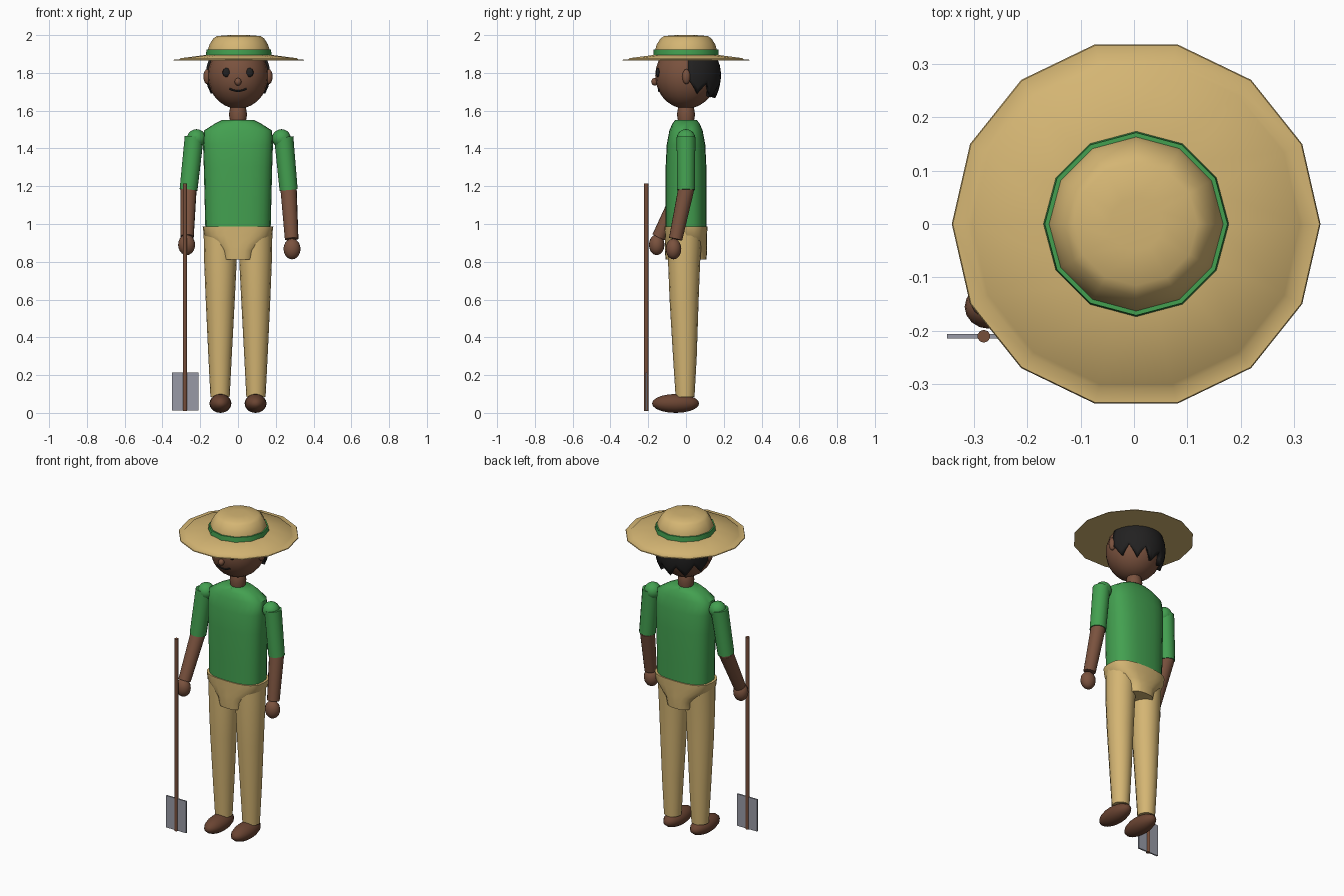
import bpy, bmesh, math
from mathutils import Vector

if "Cube" in bpy.data.objects:
    bpy.data.objects.remove(bpy.data.objects["Cube"])


def material(name, rgb):
    m = bpy.data.materials.new(name)
    lin = [(c / 255 / 12.92) if c < 11 else ((c / 255 + 0.055) / 1.055) ** 2.4 for c in rgb]
    m.diffuse_color = (*lin, 1)
    m.use_nodes = True
    m.node_tree.nodes["Principled BSDF"].inputs["Base Color"].default_value = m.diffuse_color
    return m


GREEN = material("green cloth", (67, 160, 80))
TAN = material("tan straw and cloth", (212, 181, 115))
SKIN = material("brown skin", (122, 82, 62))
BLACK = material("black", (34, 33, 33))
SHOE = material("shoe leather", (106, 68, 50))
WOOD = material("wood handle", (118, 78, 58))
STEEL = material("grey steel", (152, 154, 166))


def finish(name, bm, mat, angle=40):
    bmesh.ops.recalc_face_normals(bm, faces=bm.faces[:])
    me = bpy.data.meshes.new(name)
    bm.to_mesh(me)
    bm.free()
    me.materials.append(mat)
    me.shade_smooth()
    me.set_sharp_from_angle(angle=math.radians(angle))
    ob = bpy.data.objects.new(name, me)
    bpy.context.collection.objects.link(ob)
    return ob


def loft(name, rings, mat, n=16, power=2.0, angle=40):
    """Stack of horizontal superellipse rings (cx, cy, z, rx, ry), capped."""
    bm = bmesh.new()
    loops = []
    for cx, cy, z, rx, ry in rings:
        loop = []
        for i in range(n):
            a = 2 * math.pi * i / n
            c, s = math.cos(a), math.sin(a)
            x = math.copysign(abs(c) ** (2 / power), c)
            y = math.copysign(abs(s) ** (2 / power), s)
            loop.append(bm.verts.new((cx + rx * x, cy + ry * y, z)))
        loops.append(loop)
    for a, b in zip(loops, loops[1:]):
        for i in range(n):
            j = (i + 1) % n
            bm.faces.new((a[i], a[j], b[j], b[i]))
    bm.faces.new(loops[0])
    bm.faces.new(loops[-1])
    return finish(name, bm, mat, angle)


def lathe(name, profile, mat, n, angle=40):
    return loft(name, [(0.004, 0, z, r, r) for r, z in profile], mat, n, angle=angle)


def ball(name, loc, size, mat, u=16, v=10):
    bm = bmesh.new()
    bmesh.ops.create_uvsphere(bm, u_segments=u, v_segments=v, radius=1)
    for w in bm.verts:
        w.co = Vector([w.co[i] * size[i] + loc[i] for i in range(3)])
    return finish(name, bm, mat, 60)


def tube(name, p0, p1, r0, r1, mat, n=14):
    p0, p1 = Vector(p0), Vector(p1)
    bm = bmesh.new()
    bmesh.ops.create_cone(bm, cap_ends=True, segments=n, radius1=r0, radius2=r1,
                          depth=(p1 - p0).length)
    q = (p1 - p0).to_track_quat('Z', 'Y')
    for w in bm.verts:
        w.co = q @ w.co + (p0 + p1) / 2
    return finish(name, bm, mat)


# Straw hat: brim with thin rim, crown and ribbon
lathe("hat_brim", [(0.345, 1.866), (0.343, 1.870), (0.315, 1.870), (0.307, 1.878),
                   (0.15, 1.898)], TAN, 14, 60)
lathe("hat_crown", [(0.168, 1.885), (0.164, 1.92), (0.155, 1.95), (0.135, 1.982),
                    (0.115, 1.995), (0.05, 2.0)], TAN, 12, 60)
lathe("hat_ribbon", [(0.174, 1.888), (0.171, 1.924)], GREEN, 12)

# Head, face and neck
HC, HR = Vector((0, 0, 1.785)), (0.16, 0.163, 0.175)


def face_point(x, z, out=0.0):
    k = 1 - (x / HR[0]) ** 2 - ((z - HC.z) / HR[2]) ** 2
    return Vector((x, -HR[1] * math.sqrt(k) - out, z))


ball("head", HC, HR, SKIN, 20, 14)
ball("nose", face_point(0, 1.753, 0.006), (0.018, 0.018, 0.02), SKIN, 12, 8)
for s, side in ((-1, "right"), (1, "left")):
    ball(side + "_eye", face_point(s * 0.062, 1.802), (0.02, 0.01, 0.024), BLACK, 12, 8)
    ball(side + "_ear", (s * 0.163, 0.002, 1.78), (0.02, 0.022, 0.04), SKIN, 12, 8)
smile = [face_point(x, 1.704 + 6 * x * x) for x in [i * 0.015 - 0.045 for i in range(7)]]
for i, (a, b) in enumerate(zip(smile, smile[1:])):
    tube(f"mouth_{i}", a, b, 0.005, 0.005, BLACK, 6)
loft("neck", [(0, 0, 1.52, 0.04, 0.04), (0, 0, 1.55, 0.043, 0.043), (0, 0, 1.58, 0.048, 0.048),
              (0, 0, 1.61, 0.043, 0.043), (0, 0, 1.64, 0.035, 0.035)], SKIN)

# Hair: shell around the back of the head with a jagged lower edge
bm = bmesh.new()
COLS, ROWS = 20, 7
grid = []
for c in range(COLS + 1):
    a = math.radians(-90 + 180 * c / COLS)
    low = (1.735, 1.70, 1.665, 1.70)[c % 4] + 0.03 * abs(math.sin(a)) ** 4
    col = []
    for r in range(ROWS + 1):
        z = low + (1.91 - low) * r / ROWS
        dz = z - 1.79
        k = math.sqrt(1 - (dz / (0.19 if dz > 0 else 0.22)) ** 2)
        col.append(bm.verts.new((0.17 * k * math.sin(a), 0.012 + 0.173 * k * math.cos(a), z)))
    grid.append(col)
for a, b in zip(grid, grid[1:]):
    for r in range(ROWS):
        bm.faces.new((a[r], a[r + 1], b[r + 1], b[r]))
hair = finish("hair", bm, BLACK)
mod = hair.modifiers.new("thickness", 'SOLIDIFY')
mod.thickness, mod.offset = 0.025, 0
# outer surface stays on the shell: shift thickness to the inner side
centre = Vector((0, 0, 1.79))
out = hair.data.polygons[COLS * ROWS // 2]
mod.offset = -1 if out.normal.dot(out.center - centre) > 0 else 1

# Shirt
loft("shirt", [(0, 0, 0.975, 0.173, 0.108), (0, 0, 1.1, 0.176, 0.108), (0, 0, 1.3, 0.181, 0.108),
               (0, 0, 1.42, 0.185, 0.102), (0, 0, 1.495, 0.18, 0.088),
               (0, 0, 1.53, 0.125, 0.073), (0, 0, 1.55, 0.085, 0.058)], GREEN, 24, 2.6, 50)

# Trousers: hips and two legs, with shoes
loft("hips", [(0, 0, 0.812, 0.088, 0.108), (0, 0, 0.86, 0.098, 0.112), (0, 0, 0.89, 0.13, 0.112),
              (0, 0, 0.94, 0.18, 0.112), (0, 0, 0.986, 0.187, 0.113)], TAN, 24, 2.8, 50)
for s, side in ((-1, "right"), (1, "left")):
    loft(side + "_trouser_leg",
         [(s * 0.095, -0.005, 0.085, 0.051, 0.05), (s * 0.095, -0.006, 0.3, 0.062, 0.063),
          (s * 0.094, -0.01, 0.6, 0.077, 0.077), (s * 0.093, -0.01, 0.8, 0.086, 0.085),
          (s * 0.094, -0.005, 0.96, 0.088, 0.09)], TAN, 16)
    ball(side + "_shoe", (s * 0.093, -0.055, 0.05), (0.058, 0.125, 0.05), SHOE, 16, 10)

# Arms: shoulder, elbow, wrist and hand positions
ARMS = {
    "right": ((-0.232, 0, 1.46), (-0.262, -0.022, 1.18), (-0.27, -0.145, 0.93),
              (-0.272, -0.155, 0.89)),
    "left": ((0.242, 0, 1.46), (0.268, 0, 1.18), (0.284, -0.055, 0.92),
             (0.286, -0.066, 0.868)),
}
for side, (sh, el, wr, ha) in ARMS.items():
    s = 1 if sh[0] > 0 else -1
    ball(side + "_shoulder", (sh[0] - s * 0.012, 0, 1.452), (0.05, 0.05, 0.05), GREEN)
    tube(side + "_sleeve", sh, el, 0.051, 0.048, GREEN)
    ball(side + "_elbow", el, (0.042, 0.042, 0.042), SKIN)
    tube(side + "_forearm", el, wr, 0.043, 0.036, SKIN)
    ball(side + "_hand", ha, (0.045, 0.041, 0.055), SKIN)

# Spade: shaft and flat blade
tube("spade_shaft", (-0.281, -0.21, 0.01), (-0.281, -0.21, 1.215), 0.012, 0.012, WOOD, 10)
bm = bmesh.new()
bmesh.ops.create_cube(bm, size=1)
for w in bm.verts:
    w.co = Vector((w.co.x * 0.14 - 0.28, w.co.y * 0.009 - 0.21, w.co.z * 0.2 + 0.113))
finish("spade_blade", bm, STEEL)
